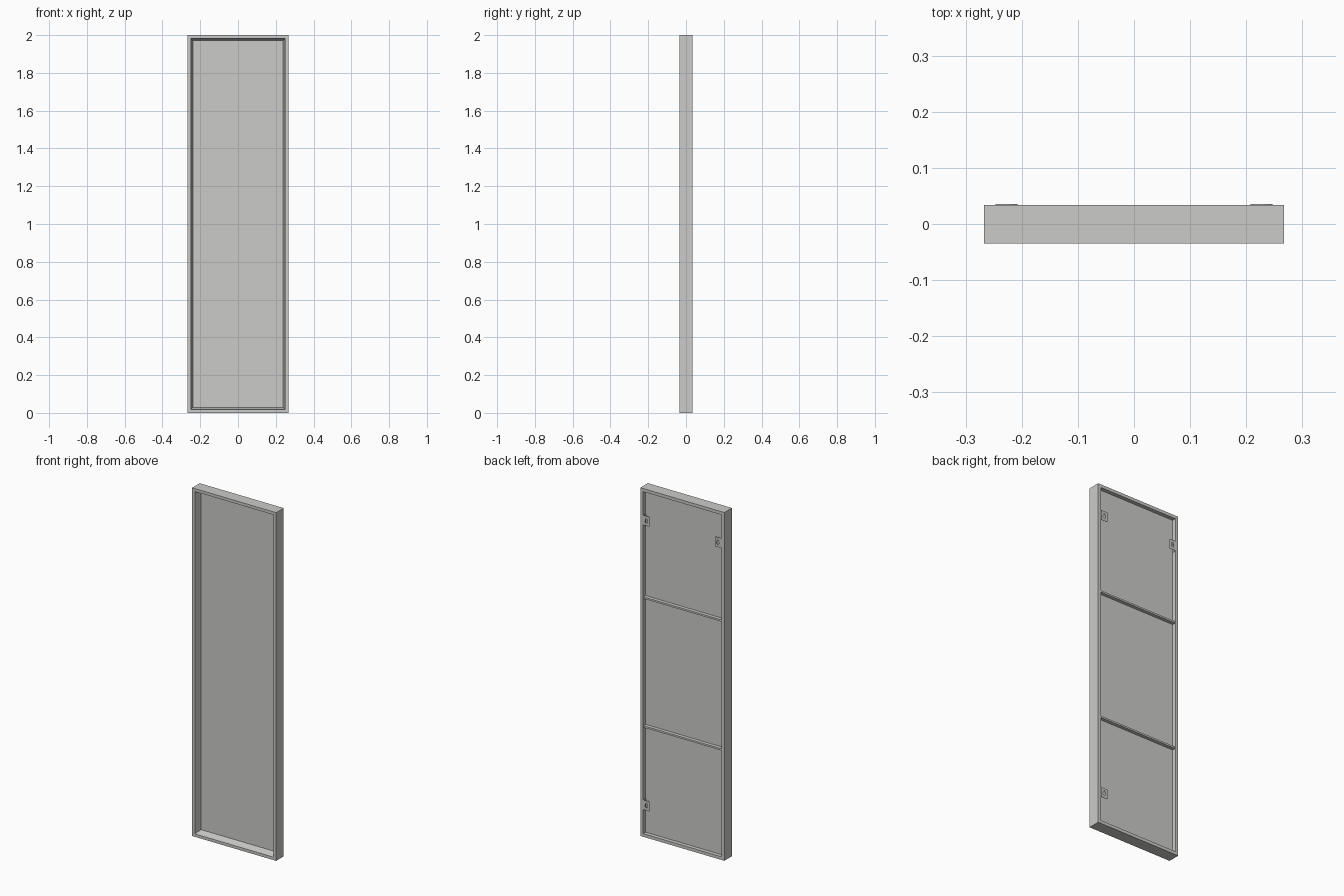
import bpy, bmesh, math

if "Cube" in bpy.data.objects:
    bpy.data.objects.remove(bpy.data.objects["Cube"])

mat = bpy.data.materials.new("pale_grey")
mat.diffuse_color = (0.6, 0.6, 0.585, 1)
mat.use_nodes = True
mat.node_tree.nodes["Principled BSDF"].inputs["Base Color"].default_value = mat.diffuse_color

W, H = 0.267, 2.0            # half width, height
YF, YB = -0.035, 0.0335      # front and back planes
PANEL_F, PANEL_B = 0.007, 0.011


def add_mesh(name, bm):
    bmesh.ops.recalc_face_normals(bm, faces=bm.faces)
    me = bpy.data.meshes.new(name)
    bm.to_mesh(me)
    bm.free()
    me.materials.append(mat)
    ob = bpy.data.objects.new(name, me)
    bpy.context.collection.objects.link(ob)
    return ob


def box(name, x0, x1, y0, y1, z0, z1):
    bm = bmesh.new()
    bmesh.ops.create_cube(bm, size=1)
    for v in bm.verts:
        v.co = ((x0 + x1) / 2 + v.co.x * (x1 - x0),
                (y0 + y1) / 2 + v.co.y * (y1 - y0),
                (z0 + z1) / 2 + v.co.z * (z1 - z0))
    return add_mesh(name, bm)


# Frame: mitred cross-section (inset, y) swept round the rectangle
profile = [(0, YF), (0, YB), (0.018, YB), (0.018, 0.009),
           (0.028, PANEL_F), (0.017, YF)]
bm = bmesh.new()
rings = []
for d, y in profile:
    a = W - d
    rings.append([bm.verts.new(c) for c in
                  ((-a, y, d), (a, y, d), (a, y, H - d), (-a, y, H - d))])
for r, s in zip(rings, rings[1:] + rings[:1]):
    for i in range(4):
        j = (i + 1) % 4
        bm.faces.new((r[i], r[j], s[j], s[i]))
add_mesh("frame", bm)

# Thin panel held inside the frame
box("panel", -W + 0.018, W - 0.018, PANEL_F + 0.0005, PANEL_B, 0.018, H - 0.018)

# Two horizontal braces across the back
for n, z in (("lower", 0.632), ("upper", 1.372)):
    box(n + "_back_brace", -W + 0.018, W - 0.018, PANEL_B, 0.031, z - 0.005, z + 0.005)


# Hanger plate with a keyhole, plus a flange against the frame wall
def hanger(name, side, z):
    cu = bpy.data.curves.new(name, 'CURVE')
    cu.dimensions = '2D'
    cu.fill_mode = 'BOTH'
    cu.extrude = 0.001
    outline = [(-0.0195, -0.028), (0.0195, -0.028), (0.0195, 0.028), (-0.0195, 0.028)]
    hole = [(0.0085 * math.sin(t), -0.004 - 0.0085 * math.cos(t))
            for t in (math.radians(a) for a in range(-140, 141, 28))]
    hole += [(0.0025, 0.014), (-0.0025, 0.014)]
    for pts in (outline, hole):
        sp = cu.splines.new('POLY')
        sp.points.add(len(pts) - 1)
        for p, (x, y) in zip(sp.points, pts):
            p.co = (x, y, 0, 1)
        sp.use_cyclic_u = True
    cu.materials.append(mat)
    ob = bpy.data.objects.new(name, cu)
    bpy.context.collection.objects.link(ob)
    ob.location = (side * 0.2275, YB + 0.001, z)
    ob.rotation_euler = (math.pi / 2, 0, 0)
    bpy.ops.object.select_all(action='DESELECT')
    ob.select_set(True)
    bpy.context.view_layer.objects.active = ob
    bpy.ops.object.convert(target='MESH')
    x = sorted((side * 0.247, side * 0.249))
    box(name + "_flange", x[0], x[1], PANEL_B, YB, z - 0.028, z + 0.028)


hanger("hanger_top_right", 1, 1.82)
hanger("hanger_top_left", -1, 1.82)
hanger("hanger_bottom_right", 1, 0.185)
